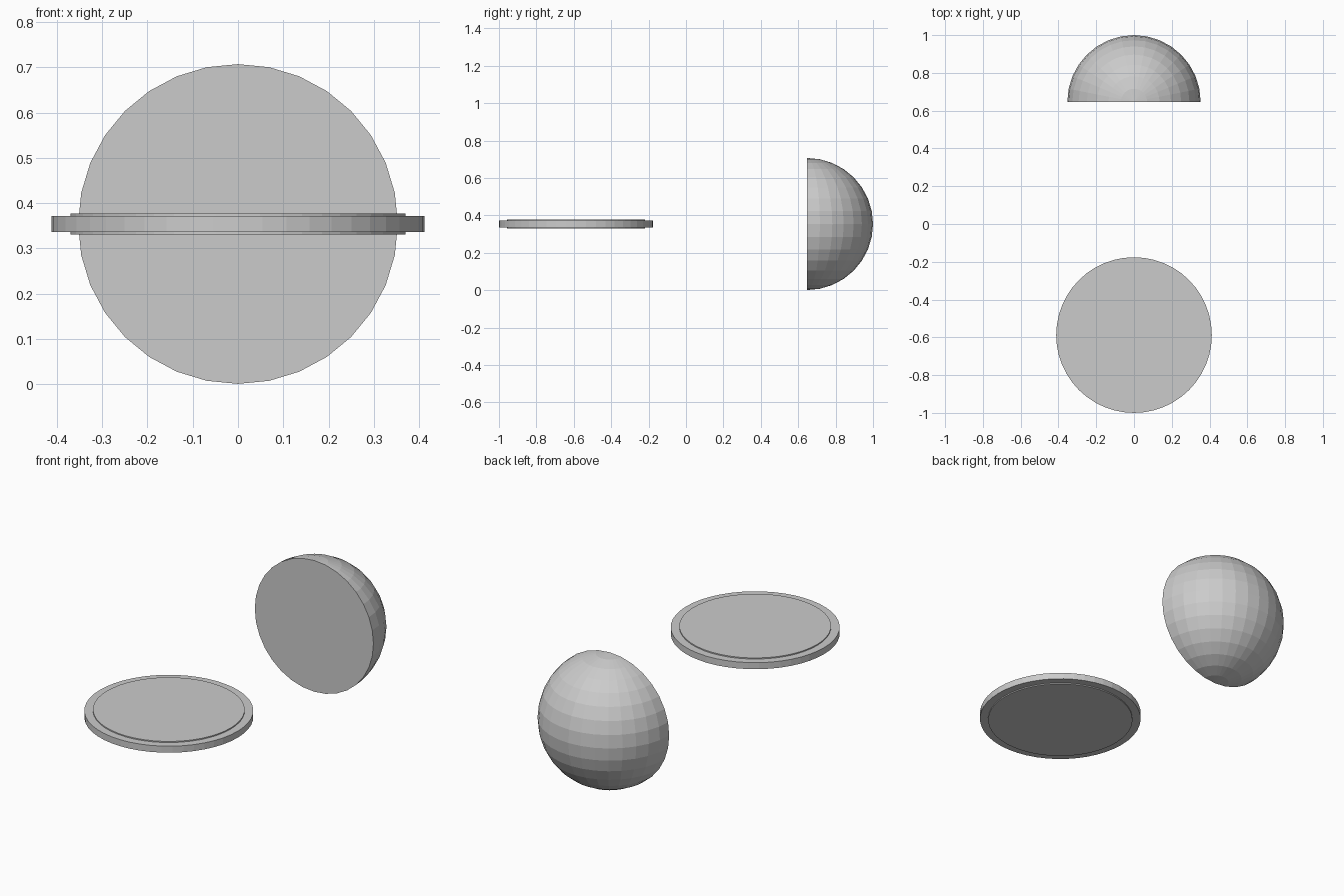
import bpy, bmesh
from mathutils import Vector

if "Cube" in bpy.data.objects:
    bpy.data.objects.remove(bpy.data.objects["Cube"])

MID_Z = 0.354


def make_object(name, bm, location):
    mesh = bpy.data.meshes.new(name)
    bm.to_mesh(mesh)
    bm.free()
    obj = bpy.data.objects.new(name, mesh)
    obj.location = location
    bpy.context.collection.objects.link(obj)
    return obj


def disc(name, radius, height, location, sides=48):
    bm = bmesh.new()
    bmesh.ops.create_cone(bm, cap_ends=True, segments=sides,
                          radius1=radius, radius2=radius, depth=height)
    return make_object(name, bm, location)


# Flat round plate: wide rim with a slightly thicker inner disc
disc("plate_rim", 0.412, 0.035, (0, -0.588, MID_Z))
disc("plate_center", 0.37, 0.047, (0, -0.588, MID_Z))

# Half dome: flat-shaded sphere with vertical poles, cut in half facing the front
bm = bmesh.new()
bmesh.ops.create_uvsphere(bm, u_segments=32, v_segments=16, radius=0.353)
cut = bmesh.ops.bisect_plane(bm, geom=bm.verts[:] + bm.edges[:] + bm.faces[:],
                             dist=1e-5, plane_co=(0, 0, 0), plane_no=(0, -1, 0),
                             clear_outer=True)
rim = [e for e in bm.edges if e.is_boundary]
bmesh.ops.holes_fill(bm, edges=rim, sides=0)
bmesh.ops.recalc_face_normals(bm, faces=bm.faces[:])

# Thin border line around the flat face
cap = [f for f in bm.faces if f.normal.dot(Vector((0, -1, 0))) > 0.999]
bmesh.ops.inset_region(bm, faces=cap, thickness=0.019, depth=0)
make_object("half_dome", bm, (0, 0.647, MID_Z))
